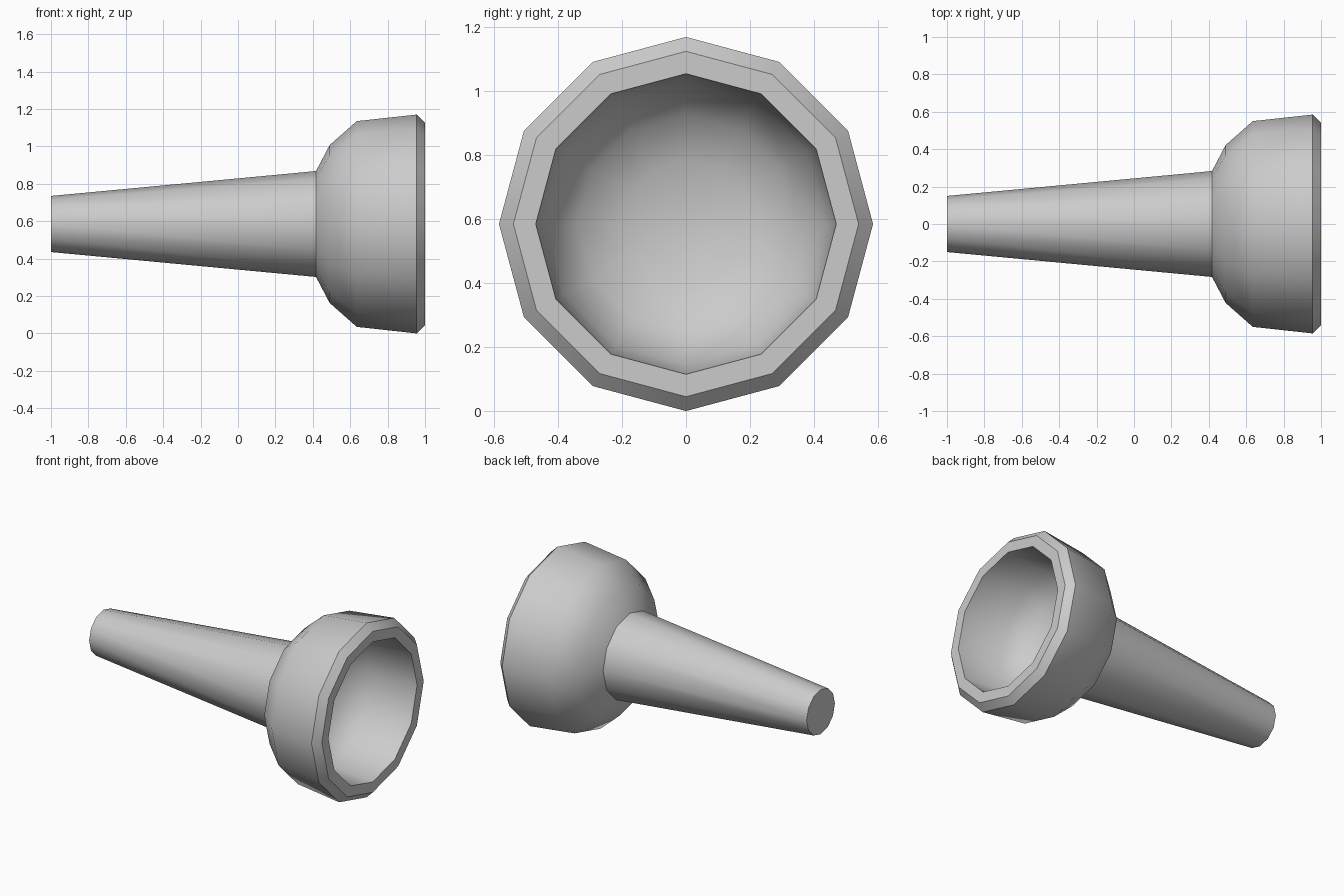
import bpy, bmesh, math

cube = bpy.data.objects.get("Cube")
if cube:
    bpy.data.objects.remove(cube, do_unlink=True)

SIDES = 12
AXIS_Z = 0.585

grey = bpy.data.materials.new("plain_grey")
grey.use_nodes = True
color = (0.6, 0.6, 0.6, 1)
grey.diffuse_color = color
grey.node_tree.nodes["Principled BSDF"].inputs["Base Color"].default_value = color


def lathe(name, profile):
    """Spin (x, radius) points about the long axis; zero radius closes an end."""
    bm = bmesh.new()
    rings = []
    for x, r in profile:
        angles = [2 * math.pi * i / SIDES for i in range(SIDES)] if r else [0]
        rings.append([bm.verts.new((x, r * math.cos(a), r * math.sin(a))) for a in angles])
    for a, b in zip(rings, rings[1:]):
        for i in range(SIDES):
            j = (i + 1) % SIDES
            loop = [a[i % len(a)], a[j % len(a)], b[j % len(b)], b[i % len(b)]]
            bm.faces.new(list(dict.fromkeys(loop)))
    bmesh.ops.recalc_face_normals(bm, faces=bm.faces)
    mesh = bpy.data.meshes.new(name)
    bm.to_mesh(mesh)
    bm.free()
    obj = bpy.data.objects.new(name, mesh)
    bpy.context.collection.objects.link(obj)
    obj.location.z = AXIS_Z
    mesh.materials.append(grey)
    bpy.ops.object.select_all(action="DESELECT")
    obj.select_set(True)
    bpy.context.view_layer.objects.active = obj
    bpy.ops.object.shade_smooth_by_angle(angle=math.radians(40))
    return obj


# Tapered handle, flared cup, chamfered rim and hollow bowl in one closed profile
handle = [(-1, 0), (-1, 0.15), (0.417, 0.283)]
cup = [(0.49, 0.422), (0.635, 0.55), (0.955, 0.585)]
rim = [(1, 0.54), (1, 0.47)]
bowl = [(0.69, 0.44), (0.57, 0.34), (0.51, 0.2), (0.49, 0)]
lathe("flared_cup_with_handle", handle + cup + rim + bowl)
